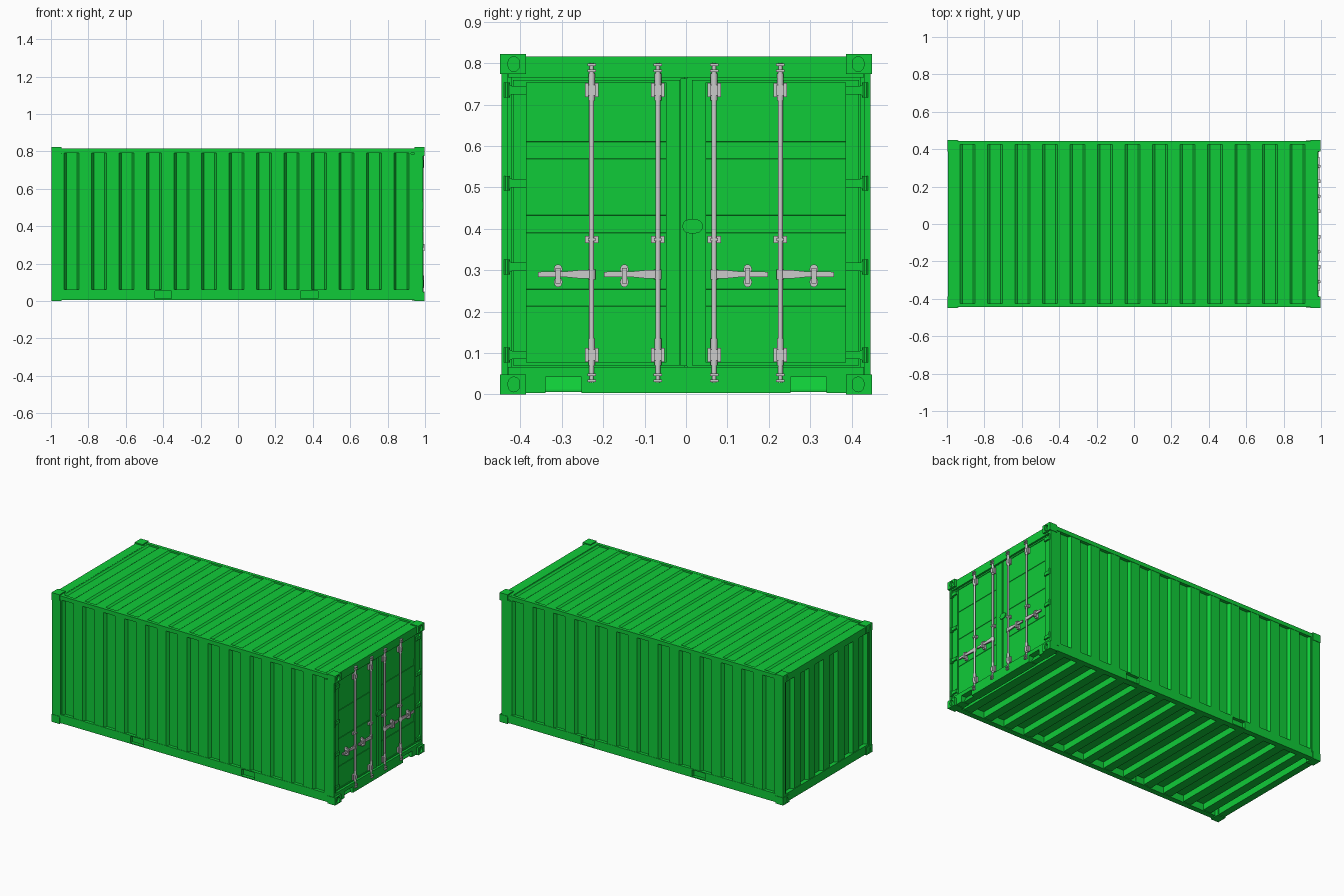
import bpy, bmesh, math
from mathutils import Vector, Matrix

if "Cube" in bpy.data.objects:
    bpy.data.objects.remove(bpy.data.objects["Cube"])

green = bpy.data.materials.new("green_paint")
green.diffuse_color = (0.005, 0.6, 0.04, 1)
green.use_nodes = True
green.node_tree.nodes["Principled BSDF"].inputs["Base Color"].default_value = green.diffuse_color


def finish(name, bm, mirror="", mat=green, smooth=False):
    bmesh.ops.recalc_face_normals(bm, faces=bm.faces[:])
    me = bpy.data.meshes.new(name)
    bm.to_mesh(me)
    bm.free()
    ob = bpy.data.objects.new(name, me)
    bpy.context.collection.objects.link(ob)
    if mat:
        me.materials.append(mat)
    if mirror:
        m = ob.modifiers.new("Mirror", 'MIRROR')
        m.use_axis = ["x" in mirror, "y" in mirror, "z" in mirror]
    if smooth:
        bpy.context.view_layer.objects.active = ob
        ob.select_set(True)
        bpy.ops.object.shade_smooth_by_angle(angle=math.radians(35))
        ob.select_set(False)
    return ob


def box(bm, x0, x1, y0, y1, z0, z1):
    c = Vector(((x0 + x1) / 2, (y0 + y1) / 2, (z0 + z1) / 2))
    s = Matrix.Diagonal((x1 - x0, y1 - y0, z1 - z0, 1))
    bmesh.ops.create_cube(bm, size=1, matrix=Matrix.Translation(c) @ s)


def boxes(name, dims, mirror="", mat=green):
    bm = bmesh.new()
    for d in dims:
        box(bm, *d)
    return finish(name, bm, mirror, mat)


def prism(bm, pts, a, b, place):
    """Extrude a 2D outline from a to b; place(u, v, w) gives the position."""
    rings = [[bm.verts.new(place(u, v, w)) for u, v in pts] for w in (a, b)]
    bm.faces.new(rings[0])
    bm.faces.new(rings[1][::-1])
    n = len(pts)
    for i in range(n):
        j = (i + 1) % n
        bm.faces.new((rings[0][i], rings[0][j], rings[1][j], rings[1][i]))


def rod(bm, y, z0, z1, r, x=0.985, sides=12):
    bmesh.ops.create_cone(bm, cap_ends=True, segments=sides, radius1=r, radius2=r, depth=z1 - z0,
                          matrix=Matrix.Translation((x, y, (z0 + z1) / 2)))


def capsule(w, h, n=6, cy=0, cz=0):
    """Rounded slot outline, w wide and h tall."""
    r = w / 2
    top = [(cy + r * math.cos(math.pi * i / n), cz + h / 2 - r + r * math.sin(math.pi * i / n))
           for i in range(n + 1)]
    return top + [(2 * cy - y, 2 * cz - z) for y, z in top]


def corrugation(u0, u1, starts, width, slope, depth, back=0.03):
    """Trapezoid sheet section with recesses, closed by a flat back."""
    pts = [(u0, 0)]
    for s in starts:
        pts += [(s, 0), (s + slope, depth), (s + width - slope, depth), (s + width, 0)]
    return pts + [(u1, 0), (u1, back), (u0, back)]


# Corrugated walls, roof and closed end
starts = [-0.93 + 0.147 * i for i in range(13)]
bm = bmesh.new()
prism(bm, corrugation(-0.94, 0.925, starts, 0.081, 0.012, 0.018), 0.055, 0.792,
      lambda u, d, v: (u, 0.443 - d, v))
finish("side_wall", bm, "y")
bm = bmesh.new()
prism(bm, corrugation(-0.94, 0.925, starts, 0.081, 0.012, 0.009, 0.02), -0.425, 0.425,
      lambda u, d, v: (u, v, 0.814 - d))
finish("roof", bm)
bm = bmesh.new()
prism(bm, corrugation(-0.425, 0.425, [-0.41 + 0.147 * i for i in range(6)], 0.085, 0.014, 0.022, 0.035),
      0.055, 0.78, lambda u, d, v: (-0.99 + d, u, v))
finish("end_wall", bm)

# Frame: rails, headers and posts
boxes("top_side_rail", [(-0.96, 0.96, 0.424, 0.445, 0.79, 0.815)], "y")
pockets = [(-0.445, -0.355), (0.335, 0.428)]
rail = [(a, b, 0.41, 0.445, 0.006, 0.06) for a, b in ((-0.96, -0.445), (-0.355, 0.335), (0.428, 0.96))]
boxes("bottom_side_rail", rail + [(a, b, 0.41, 0.445, 0.054, 0.06) for a, b in pockets]
      + [(a, b, 0.41, 0.445, 0.006, 0.012) for a, b in pockets], "y")
boxes("fork_pocket_back", [(a, b, 0.405, 0.425, 0.006, 0.06) for a, b in pockets], "y")
boxes("end_frame", [(-0.994, -0.935, 0, 0.44, 0.772, 0.815), (-0.994, -0.95, 0, 0.44, 0.006, 0.06),
                    (-0.996, -0.937, 0.42, 0.446, 0.04, 0.785)], "y")
boxes("door_header", [(0.92, 0.984, 0, 0.43, 0.765, 0.816)], "y")
boxes("door_post", [(0.92, 0.988, 0.431, 0.446, 0.04, 0.785), (0.92, 0.975, 0.42, 0.432, 0.04, 0.785)], "y")

# Door sill with two open pockets and a sloped plate behind each
boxes("door_sill", [(0.93, 0.986, 0, 0.252, 0.003, 0.066), (0.93, 0.986, 0.34, 0.43, 0.003, 0.066),
                    (0.93, 0.986, 0.252, 0.34, 0.042, 0.066)], "y")
bm = bmesh.new()
prism(bm, [(0.93, 0.006), (0.968, 0.006), (0.968, 0.012), (0.95, 0.043), (0.93, 0.043)], 0.252, 0.34,
      lambda x, z, y: (x, y, z))
finish("sill_pocket_plate", bm, "y")

# Corner castings with slotted ends
bm = bmesh.new()
box(bm, 0.943, 0.998, 0.387, 0.449, 0.363, 0.411)
casting = finish("corner_casting", bm)
casting.location.z = 0.411
bm = bmesh.new()
prism(bm, capsule(0.028, 0.036, 6, 0.416, 0.387), 0.985, 1.02, lambda y, z, x: (x, y, z))
cutter = finish("casting_slot_cutter", bm)
cutter.location.z = 0.411
cutter.hide_render = True
cutter.hide_viewport = True
cut = casting.modifiers.new("Slot", 'BOOLEAN')
cut.operation = 'DIFFERENCE'
cut.solver = 'EXACT'
cut.object = cutter
m = casting.modifiers.new("Mirror", 'MIRROR')
m.use_axis = (True, True, True)

# Floor and cross members
boxes("floor", [(-0.96, 0.95, -0.42, 0.42, 0.05, 0.058)])
boxes("cross_member", [(s + 0.02, s + 0.075, -0.412, 0.412, 0.01, 0.052) for s in starts])

# Door leaves: ribbed panel in a raised frame
bm = bmesh.new()
prism(bm, corrugation(0.066, 0.765, [0.212, 0.39, 0.568], 0.043, 0.01, 0.014), 0.045, 0.39,
      lambda u, d, v: (0.972 - d, v, u))
finish("door_panel", bm, "y")
boxes("door_frame", [(0.94, 0.978, 0.385, 0.418, 0.07, 0.76), (0.94, 0.978, 0.014, 0.048, 0.07, 0.76),
                     (0.94, 0.976, 0.04, 0.39, 0.07, 0.077), (0.94, 0.976, 0.04, 0.39, 0.753, 0.76)], "y")
boxes("door_gasket", [(0.94, 0.97, 0.002, 0.432, 0.064, 0.767)], "y")
boxes("door_overlap_strip", [(0.96, 0.976, -0.013, 0.002, 0.068, 0.763)])
bm = bmesh.new()
prism(bm, capsule(0.034, 0.05, 6, 0.406, 0.016), 0.972, 0.983, lambda z, y, x: (x, y, z))
finish("door_centre_tab", bm)

# Hinges
bm = bmesh.new()
for z in (0.095, 0.308, 0.51, 0.735):
    prism(bm, [(0.386, -0.01), (0.42, -0.01), (0.432, -0.016), (0.438, -0.016),
               (0.438, 0.016), (0.432, 0.016), (0.42, 0.01), (0.386, 0.01)],
          0.97, 0.988, lambda y, h, x: (x, y, z + h))
    rod(bm, 0.434, z - 0.018, z + 0.018, 0.007, 0.986, 10)
finish("door_hinge", bm, "y", smooth=True)

# Locking bars with guides and end cams
bm = bmesh.new()
for y in (0.068, 0.228):
    rod(bm, y, 0.05, 0.78, 0.0062)
    for z in (0.095, 0.735):
        rod(bm, y, z - 0.025, z + 0.04, 0.0082)
    for a, b in ((0.028, 0.056), (0.772, 0.8)):
        rod(bm, y, a, b, 0.005)
finish("locking_bar", bm, "y", None, True)
bm = bmesh.new()
for y in (0.068, 0.228):
    for z, w, h in ((0.095, 0.032, 0.034), (0.735, 0.032, 0.034), (0.374, 0.032, 0.016)):
        box(bm, 0.97, 0.982, y - w / 2, y + w / 2, z - h / 2, z + h / 2)
        box(bm, 0.975, 0.993, y - 0.009, y + 0.009, z - h / 2 + 0.004, z + h / 2 - 0.004)
    for z in (0.04, 0.789):
        for dz in (-0.007, 0.007):
            box(bm, 0.98, 0.996, y - 0.01, y + 0.01, z + dz - 0.003, z + dz + 0.003)
finish("bar_guide", bm, "y", None)

# Handles with their latches
bm = bmesh.new()
for y in (0.068, 0.228):
    prism(bm, [(0, -0.01), (0.03, -0.009), (0.06, -0.006), (0.13, -0.006),
               (0.13, 0.007), (0.06, 0.008), (0.03, 0.011), (0, 0.012)],
          0.984, 0.992, lambda u, h, x: (x, y + u, 0.289 + h))
    rod(bm, y, 0.277, 0.301, 0.009)
finish("door_handle", bm, "y", None)
bm = bmesh.new()
for y in (0.149, 0.309):
    for z in (0.302, 0.271):
        prism(bm, capsule(0.02, 0.024, 5, y, z), 0.97, 0.986, lambda u, h, x: (x, u, h))
    box(bm, 0.97, 0.997, y - 0.006, y + 0.006, 0.268, 0.305)
finish("handle_latch", bm, "y", None)
